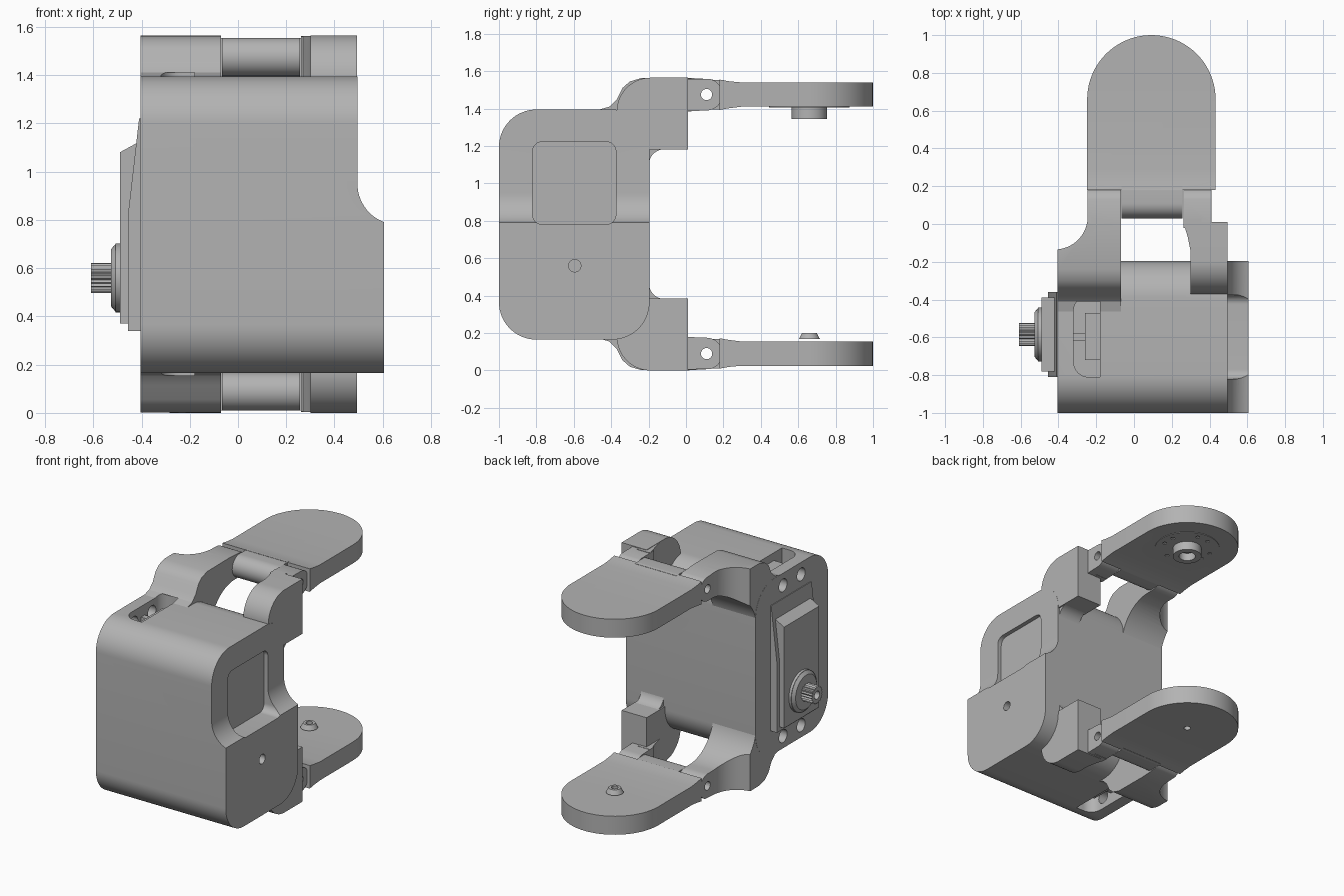
import bpy, bmesh
from math import cos, sin, radians, pi
from mathutils import Matrix

cube = bpy.data.objects.get("Cube")
if cube:
    bpy.data.objects.remove(cube, do_unlink=True)

TOP = 1.565  # overall height, used for the up/down mirror
grey = bpy.data.materials.new("plain grey")
grey.use_nodes = True
COLOUR = (0.45, 0.45, 0.45, 1)
grey.diffuse_color = COLOUR
grey.node_tree.nodes["Principled BSDF"].inputs["Base Color"].default_value = COLOUR


def finish(name, bm):
    bmesh.ops.recalc_face_normals(bm, faces=bm.faces)
    mesh = bpy.data.meshes.new(name)
    bm.to_mesh(mesh)
    bm.free()
    mesh.materials.append(grey)
    ob = bpy.data.objects.new(name, mesh)
    bpy.context.collection.objects.link(ob)
    return ob


def prism(name, outline, axis, low, high, taper=1):
    """Extrude a 2D outline along an axis; outline uses the other two axes in order."""
    def place(p, t):
        co = list(p)
        co.insert("xyz".index(axis), t)
        return co
    bm = bmesh.new()
    n = len(outline)
    cx, cy = (sum(p[i] for p in outline) / n for i in (0, 1))
    ends = [(cx + (p[0] - cx) * taper, cy + (p[1] - cy) * taper) for p in outline]
    a = [bm.verts.new(place(p, low)) for p in outline]
    b = [bm.verts.new(place(p, high)) for p in ends]
    bm.faces.new(a)
    bm.faces.new(b)
    for i in range(n):
        j = (i + 1) % n
        bm.faces.new((a[i], a[j], b[j], b[i]))
    return finish(name, bm)


def arc(cx, cy, r, start, end, n=16):
    angles = [radians(start + (end - start) * i / n) for i in range(n + 1)]
    return [(cx + r * cos(a), cy + r * sin(a)) for a in angles]


def circle(cx, cy, r, n=32):
    return arc(cx, cy, r, 0, 360, n)[:-1]


def rounded(x0, x1, y0, y1, r, n=12):
    return (arc(x1 - r, y1 - r, r, 0, 90, n) + arc(x0 + r, y1 - r, r, 90, 180, n)
            + arc(x0 + r, y0 + r, r, 180, 270, n) + arc(x1 - r, y0 + r, r, 270, 360, n))


def box(x0, x1, y0, y1):
    return [(x0, y0), (x1, y0), (x1, y1), (x0, y1)]


def active(ob):
    bpy.ops.object.select_all(action='DESELECT')
    ob.select_set(True)
    bpy.context.view_layer.objects.active = ob


def combine(ob, others, operation='DIFFERENCE'):
    active(ob)
    for other in others:
        mod = ob.modifiers.new("combine", 'BOOLEAN')
        mod.operation, mod.solver, mod.object = operation, 'EXACT', other
        bpy.ops.object.modifier_apply(modifier=mod.name)
        bpy.data.objects.remove(other, do_unlink=True)
    return ob


def mirrored(ob, name):
    """Copy a part from the upper half to the lower half."""
    bm = bmesh.new()
    bm.from_mesh(ob.data)
    bm.transform(Matrix.Translation((0, 0, TOP)) @ Matrix.Scale(-1, 4, (0, 0, 1)))
    return finish(name, bm)


# Motor housing with a stepped side, side window and end slots
housing = prism("housing", rounded(-1, -0.195, 0.165, 1.395, 0.2, 16), 'x', -0.405, 0.605)
step = arc(0.665, 0.95, 0.17, 180, 270) + [(0.8, 0.78), (0.8, 1.6), (0.495, 1.6)]
cuts = [prism("step_cut", step, 'y', -1.2, 0.2),
        prism("window_cut", rounded(-0.82, -0.375, 0.782, 1.222, 0.05), 'x', 0.465, 0.8),
        prism("pin_cut", circle(-0.595, 0.56, 0.033), 'x', 0.5, 0.8)]
slot = arc(-0.24, -0.46, 0.08, 90, 180, 8) + arc(-0.24, -0.73, 0.08, 180, 270, 8)
slot += [(-0.18, -0.81), (-0.18, -0.38)]
for low, high in ((1.25, 1.5), (0.1, 0.315)):
    cuts.append(prism("slot_cut", slot, 'z', low, high))
for y in (-0.5, -0.7):
    for z in (0.25, 1.31):
        cuts.append(prism("screw_cut", circle(y, z, 0.045, 24), 'x', -0.6, -0.3))
combine(housing, cuts)

# Motor tab seen inside the slot
tab = prism("slot_tab", box(-0.26, -0.17, -0.72, -0.47), 'z', 1.24, 1.34)
rib = prism("slot_rib", box(-0.325, -0.25, -0.62, -0.58), 'z', 1.24, 1.32)

# Wide hinge lug, scooped on its outer side
Y, Z = 0.11, 1.475  # hinge axis
wide = [(-0.3, 1.1), (-0.3, 1.37), (-0.47, 1.37), (-0.47, 1.393), (-0.41, 1.41),
        (-0.37, 1.45), (-0.34, 1.51), (-0.3, 1.545), (-0.24, 1.563), (0, TOP)]
wide += arc(Y, Z, 0.085, 75, -90) + arc(0.06, 1.125, 0.265, 90, 180)
wide_lug = prism("wide_lug", wide, 'x', -0.404, -0.07)
scoop = arc(-0.42, 0.04, 0.175, 0, -90) + [(-0.6, -0.135), (-0.6, 0.4), (-0.245, 0.4)]
combine(wide_lug, [prism("scoop_cut", scoop, 'z', 1, 1.7),
                   prism("slot_cut", [(x, y) for x, y in slot], 'z', 1.2, 1.41),
                   prism("axle_cut", circle(Y, Z, 0.03), 'x', -0.6, 0.1)])

# Narrow hinge lug: block with a rounded front, then a knuckle
narrow = [(0.01, TOP)] + arc(-0.19, 1.385, 0.18, 90, 180) + [(-0.37, 1.3), (-0.25, 1.18), (0.01, 1.18)]
narrow_lug = prism("narrow_lug", narrow, 'x', 0.3, 0.494)
knuckle = arc(Y, Z, 0.085, 75, -90) + [(-0.02, 1.385), (-0.02, 1.56)]
flare = [(0.262, 0.03), (0.27, -0.02), (0.285, -0.07), (0.297, -0.13), (0.31, -0.2), (0.36, 0.03)]
combine(narrow_lug, [prism("knuckle", knuckle, 'x', 0.262, 0.41),
                     prism("flare", flare, 'z', 1.385, 1.562)], 'UNION')
combine(narrow_lug, [prism("axle_cut", circle(Y, Z, 0.03), 'x', 0, 0.8)])

# Small fillet where the narrow lug meets the housing back
web = [(-0.22, 1.08), (-0.22, 1.2), (-0.13, 1.19)] + arc(-0.115, 1.1, 0.083, 100, 180, 8)
lug_web = prism("lug_web", web, 'x', 0.31, 0.485)

# Rounded swinging plate with its hinge tongue
CX, CY = 0.092, 0.66
plate = prism("upper_plate", arc(CX, CY, 0.34, 0, 180, 40) + [(-0.248, 0.29), (0.432, 0.29)], 'z', 1.41, 1.54)
root = [(0.18, 1.393), (0.23, 1.402), (0.295, 1.41), (0.295, 1.54), (0.23, 1.546), (0.18, 1.555)]
tongue = arc(Y, Z, 0.08, 90, 270) + [(0.2, 1.397), (0.2, 1.553)]
combine(plate, [prism("root", root, 'x', -0.248, 0.432),
                prism("tongue", tongue, 'x', -0.066, 0.258)], 'UNION')
combine(plate, [prism("axle_cut", circle(Y, Z, 0.03), 'x', -0.4, 0.6)])
lower_plate = mirrored(plate, "lower_plate")
for part in (wide_lug, narrow_lug, lug_web, tab, rib):
    mirrored(part, "lower_" + part.name)

# Output horn under the upper plate, with a ring of screw holes
horn = prism("horn_disc", circle(CX, CY, 0.215, 48), 'z', 1.406, 1.415)
holes = []
for i in range(12):
    if i % 3:
        a = i * pi / 6 + pi / 4
        holes.append(prism("dot_cut", circle(CX + 0.165 * cos(a), CY + 0.165 * sin(a), 0.014, 12), 'z', 1.3, 1.44))
combine(plate, [prism("recess_cut", circle(CX, CY, 0.215, 48), 'z', 1.3, 1.413)])
combine(horn, holes)
hub = prism("horn_hub", circle(CX, CY, 0.095, 40), 'z', 1.345, 1.412)
combine(hub, [prism("socket_cut", circle(CX, CY, 0.055, 20), 'z', 1.3, 1.4)])

# Pivot button on the lower plate
button = prism("pivot_button", circle(CX, CY, 0.056), 'z', 0.168, 0.2, 0.7)
for part in (button, lower_plate):
    combine(part, [prism("bore_cut", circle(CX, CY, 0.022, 20), 'z', -0.1, 0.4)])

# Motor end cap, gear cover, collar and splined shaft
SY, SZ = -0.585, 0.56
cap = [(-0.38, 0.34), (-0.455, 0.34), (-0.455, 0.83), (-0.41, 1.22), (-0.38, 1.22)]
prism("motor_cap", cap, 'y', -0.81, -0.36)
cover = [(-0.38, 0.37), (-0.49, 0.37), (-0.49, 1.08), (-0.38, 1.14)]
prism("gear_cover", cover, 'y', -0.78, -0.39)
prism("collar_base", circle(SY, SZ, 0.143, 40), 'x', -0.508, -0.48)
prism("collar", circle(SY, SZ, 0.14, 40), 'x', -0.508, -0.526, 0.85)
TEETH = 20
spline = [(SY + r * cos(i * pi / TEETH), SZ + r * sin(i * pi / TEETH))
          for i, r in enumerate([0.062, 0.053] * TEETH)]
shaft = prism("splined_shaft", spline, 'x', -0.61, -0.52)
combine(shaft, [prism("bore_cut", circle(SY, SZ, 0.028, 20), 'x', -0.7, -0.55)])

# Smooth the curves and keep the edges sharp
for ob in list(bpy.context.scene.objects):
    if ob.type == 'MESH':
        active(ob)
        bpy.ops.object.shade_smooth_by_angle(angle=radians(28))
